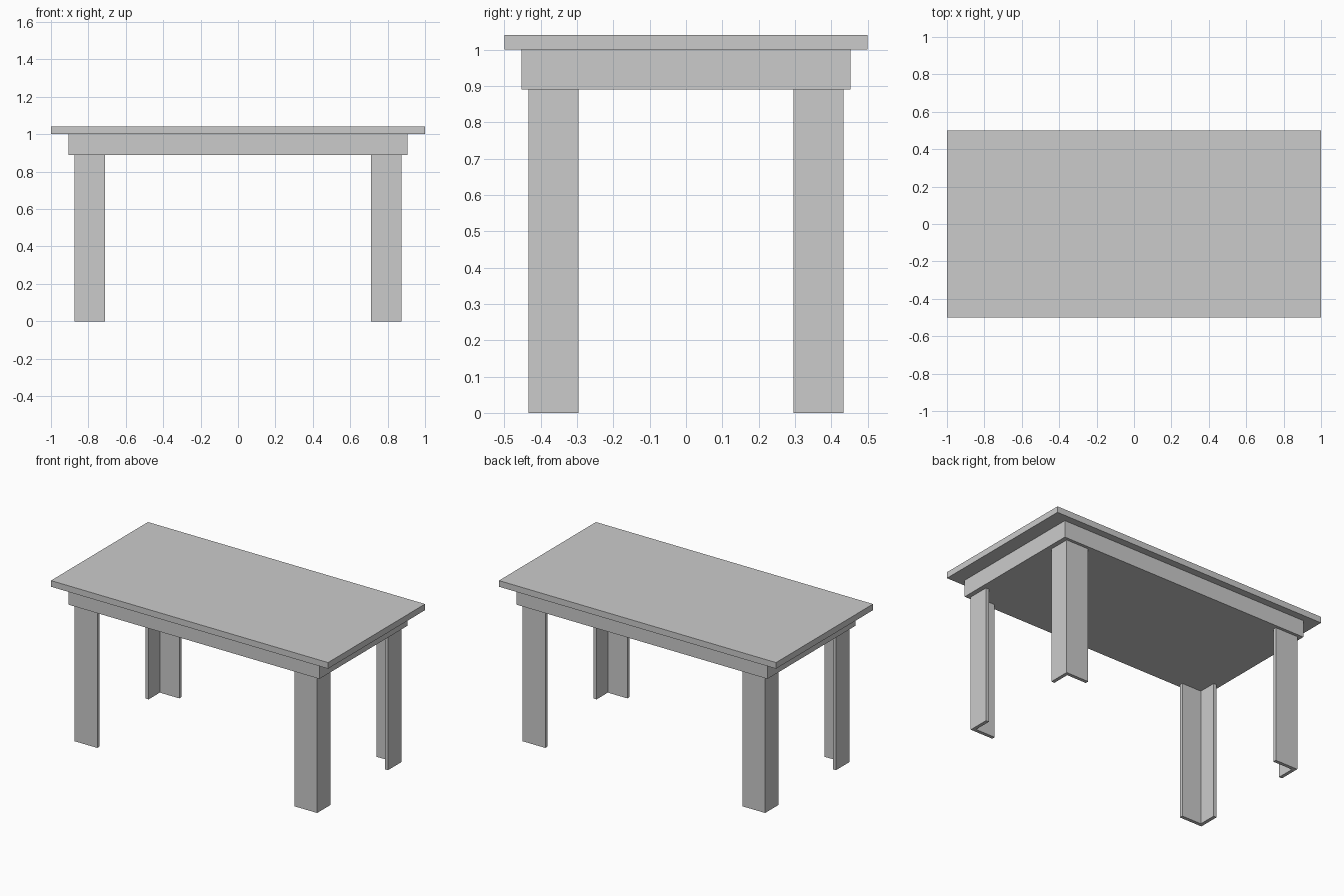
import bpy, bmesh

if "Cube" in bpy.data.objects:
    bpy.data.objects.remove(bpy.data.objects["Cube"])


def prism(name, profile, z0, z1):
    """Extrude a closed (x, y) outline from z0 up to z1."""
    bm = bmesh.new()
    base = bm.faces.new([bm.verts.new((x, y, z0)) for x, y in profile])
    up = bmesh.ops.extrude_face_region(bm, geom=[base])["geom"]
    verts = [v for v in up if isinstance(v, bmesh.types.BMVert)]
    bmesh.ops.translate(bm, verts=verts, vec=(0, 0, z1 - z0))
    if base.is_valid is False or len(bm.faces) < len(profile) + 2:
        bmesh.ops.holes_fill(bm, edges=bm.edges[:])
    bmesh.ops.recalc_face_normals(bm, faces=bm.faces[:])
    mesh = bpy.data.meshes.new(name)
    bm.to_mesh(mesh)
    bm.free()
    obj = bpy.data.objects.new(name, mesh)
    bpy.context.collection.objects.link(obj)
    return obj


def slab(name, hx, hy, z0, z1):
    return prism(name, [(-hx, -hy), (hx, -hy), (hx, hy), (-hx, hy)], z0, z1)


# Table top and the solid apron block beneath it
slab("table_top", 1.0, 0.5, 1.0, 1.04)
slab("apron", 0.905, 0.453, 0.89, 1.0)

# Four L-section legs, angle corner pointing outwards
X0, X1, Y0, Y1, T = 0.712, 0.875, 0.296, 0.434, 0.022
corner = [(X1, Y1), (X0, Y1), (X0, Y1 - T), (X1 - T, Y1 - T), (X1 - T, Y0), (X1, Y0)]
for side, sx in (("left", -1), ("right", 1)):
    for end, sy in (("front", -1), ("back", 1)):
        prism(f"{end}_{side}_leg", [(x * sx, y * sy) for x, y in corner], 0, 0.89)
